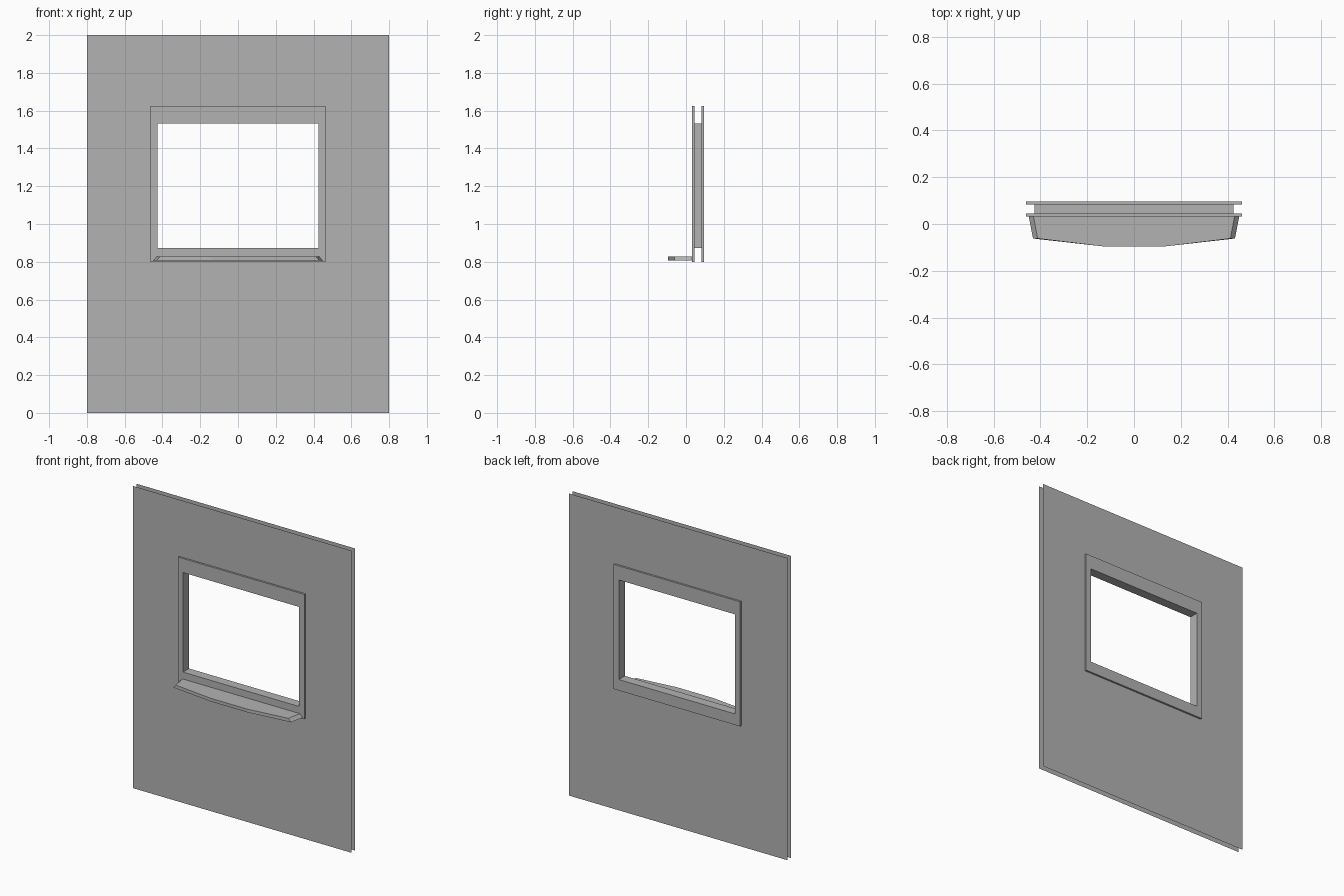
import bpy
import bmesh

cube = bpy.data.objects.get("Cube")
if cube:
    bpy.data.objects.remove(cube, do_unlink=True)

grey = bpy.data.materials.new("plain grey")
grey.use_nodes = True
colour = (0.45, 0.45, 0.45, 1)
grey.diffuse_color = colour
grey.node_tree.nodes["Principled BSDF"].inputs["Base Color"].default_value = colour

# Rectangles in the wall plane: half width, bottom, top
WALL = (0.8, 0.0, 2.0)
FRAME = (0.463, 0.8, 1.625)
OPENING = (0.425, 0.873, 1.532)
# Depths of the two wall sheets and the frame thickness
FRONT, BACK, THICK = 0.045, 0.083, 0.0125


def finish(name, bm):
    mesh = bpy.data.meshes.new(name)
    bm.to_mesh(mesh)
    bm.free()
    mesh.materials.append(grey)
    obj = bpy.data.objects.new(name, mesh)
    bpy.context.collection.objects.link(obj)
    return obj


def loop(bm, rect, y):
    w, low, high = rect
    return [bm.verts.new((x, y, z)) for x, z in
            ((-w, low), (w, low), (w, high), (-w, high))]


def bridge(bm, a, b, flip=False):
    n = len(a)
    for i in range(n):
        j = (i + 1) % n
        face = bm.faces.new((a[i], a[j], b[j], b[i]))
        if flip:
            face.normal_flip()


def wall_sheet(name, y, flip):
    bm = bmesh.new()
    bridge(bm, loop(bm, WALL, y), loop(bm, OPENING, y), flip)
    finish(name, bm)


def window_frame(name, y0, y1):
    # Closed rectangular ring
    bm = bmesh.new()
    rings = [loop(bm, FRAME, y0), loop(bm, OPENING, y0),
             loop(bm, OPENING, y1), loop(bm, FRAME, y1)]
    for i in range(4):
        bridge(bm, rings[i], rings[(i + 1) % 4])
    bmesh.ops.recalc_face_normals(bm, faces=bm.faces)
    finish(name, bm)


# Two thin wall sheets, each trimmed with a frame
wall_sheet("front_wall", FRONT, False)
wall_sheet("back_wall", BACK, True)
window_frame("front_frame", FRONT - THICK, FRONT)
window_frame("back_frame", BACK, BACK + THICK)

# Lining of the opening between the sheets, facing inwards
bm = bmesh.new()
bridge(bm, loop(bm, OPENING, FRONT), loop(bm, OPENING, BACK), True)
finish("opening_lining", bm)

# Bowed sill with sloping ends
bm = bmesh.new()


def sill_loop(z, inset):
    half = [(0.45 - inset, FRONT - THICK), (0.432 - inset, -0.062), (0.135, -0.0955)]
    outline = half + [(-x, y) for x, y in reversed(half)]
    return [bm.verts.new((x, y, z)) for x, y in outline]


lower, upper = sill_loop(0.806, 0.0), sill_loop(0.827, 0.02)
bm.faces.new(lower)
bm.faces.new(upper)
bridge(bm, lower, upper)
bmesh.ops.recalc_face_normals(bm, faces=bm.faces)
finish("window_sill", bm)
